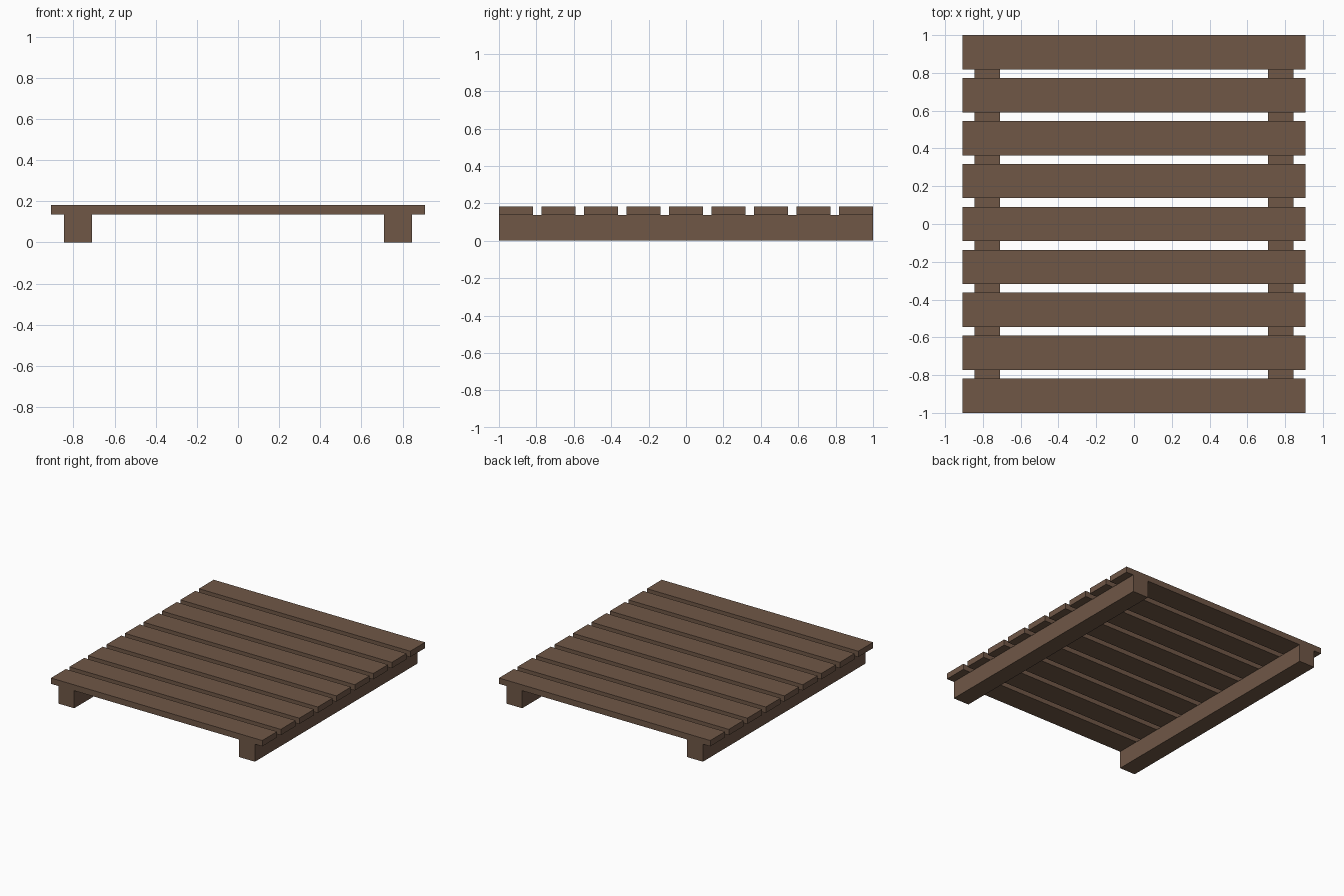
import bpy

if "Cube" in bpy.data.objects:
    bpy.data.objects.remove(bpy.data.objects["Cube"])

U = 2 / 22  # base module: the pallet is 22 modules long

wood = bpy.data.materials.new("brown wood")
wood.diffuse_color = (0.162, 0.096, 0.062, 1)
wood.use_nodes = True
wood.node_tree.nodes["Principled BSDF"].inputs["Base Color"].default_value = wood.diffuse_color


def box(name, center, size):
    bpy.ops.mesh.primitive_cube_add(size=1, location=center)
    ob = bpy.context.object
    ob.name = name
    ob.scale = size
    bpy.ops.object.transform_apply(location=False, rotation=False, scale=True)
    ob.data.materials.append(wood)
    return ob


# Two long runners underneath
runner = 1.5 * U
for name, side in (("left_runner", -1), ("right_runner", 1)):
    box(name, (side * 8.55 * U, 0, runner / 2), (runner, 2, runner))

# Nine evenly spaced deck slats across the top
thickness = 0.5 * U
for i in range(9):
    box(f"deck_slat_{i + 1}", (0, (i - 4) * 2.5 * U, runner + thickness / 2),
        (20 * U, 2 * U, thickness))
